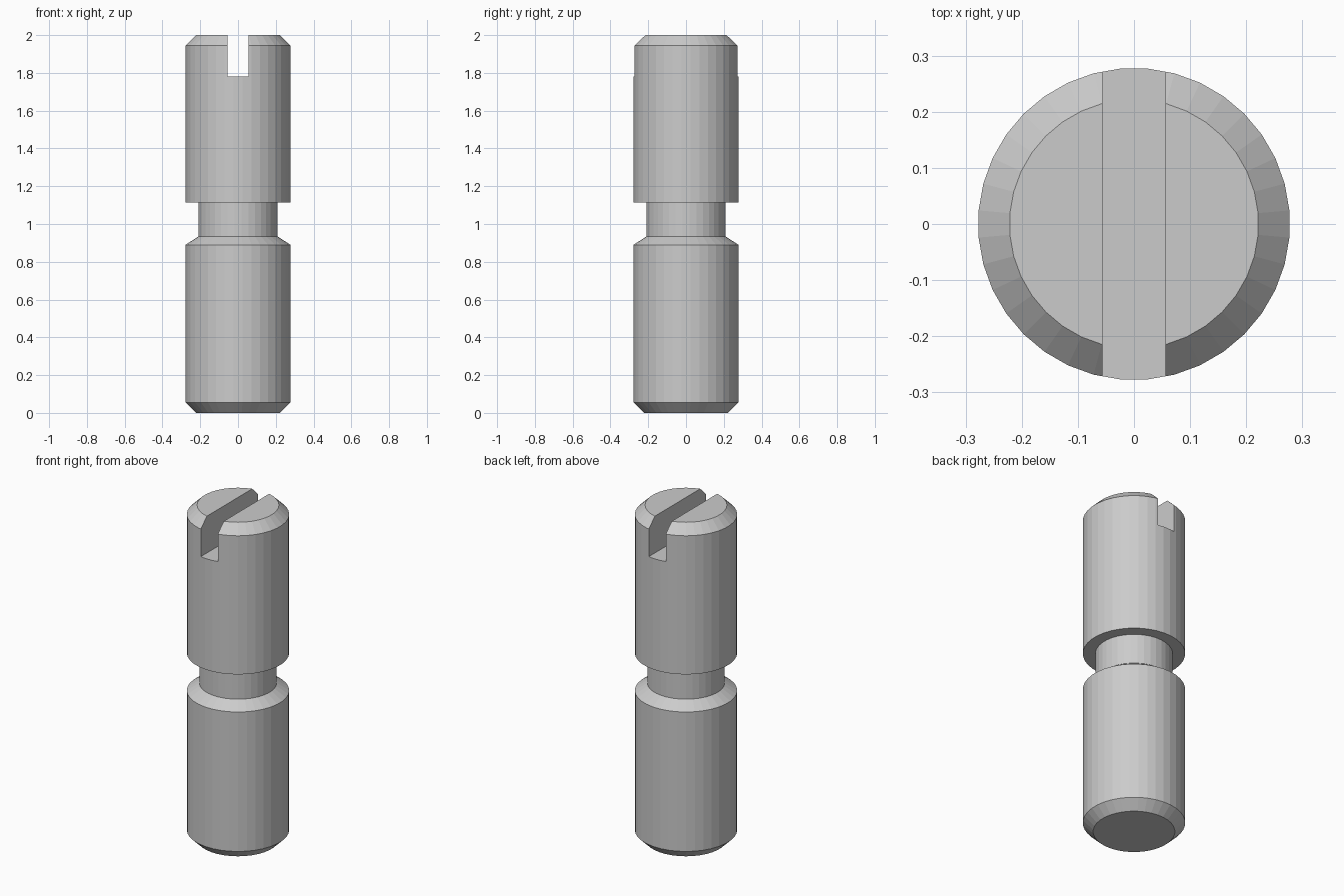
import bpy, bmesh
from math import cos, sin, pi

if "Cube" in bpy.data.objects:
    bpy.data.objects.remove(bpy.data.objects["Cube"])

SIDES = 36
# (radius, height) profile of the turned pin, bottom to top
PROFILE = [(0.222, 0), (0.278, 0.055), (0.278, 0.89), (0.21, 0.935),
           (0.21, 1.115), (0.278, 1.115), (0.278, 1.945), (0.222, 2.0)]


def make_object(name, bm):
    bmesh.ops.recalc_face_normals(bm, faces=bm.faces)
    mesh = bpy.data.meshes.new(name)
    bm.to_mesh(mesh)
    bm.free()
    obj = bpy.data.objects.new(name, mesh)
    bpy.context.collection.objects.link(obj)
    return obj


# Turned pin body: stacked rings with capped ends
bm = bmesh.new()
angles = [2 * pi * (i + 0.5) / SIDES for i in range(SIDES)]
rings = [[bm.verts.new((r * cos(a), r * sin(a), z)) for a in angles]
         for r, z in PROFILE]
for low, high in zip(rings, rings[1:]):
    for i in range(SIDES):
        j = (i + 1) % SIDES
        bm.faces.new((low[i], low[j], high[j], high[i]))
bm.faces.new(rings[0][::-1])
bm.faces.new(rings[-1])
pin = make_object("slotted_pin", bm)

# Driver slot across the top, running front to back
bm = bmesh.new()
bmesh.ops.create_cube(bm, size=1)
bmesh.ops.scale(bm, vec=(0.112, 1.0, 0.44), verts=bm.verts)
bmesh.ops.translate(bm, vec=(0, 0, 2.0), verts=bm.verts)
cutter = make_object("slot_cutter", bm)
cutter.hide_render = True

cut = pin.modifiers.new("driver_slot", 'BOOLEAN')
cut.operation = 'DIFFERENCE'
cut.solver = 'EXACT'
cut.object = cutter

# Apply the cut and discard the cutter
bpy.context.view_layer.objects.active = pin
pin.select_set(True)
bpy.ops.object.modifier_apply(modifier=cut.name)
bpy.data.objects.remove(cutter)
